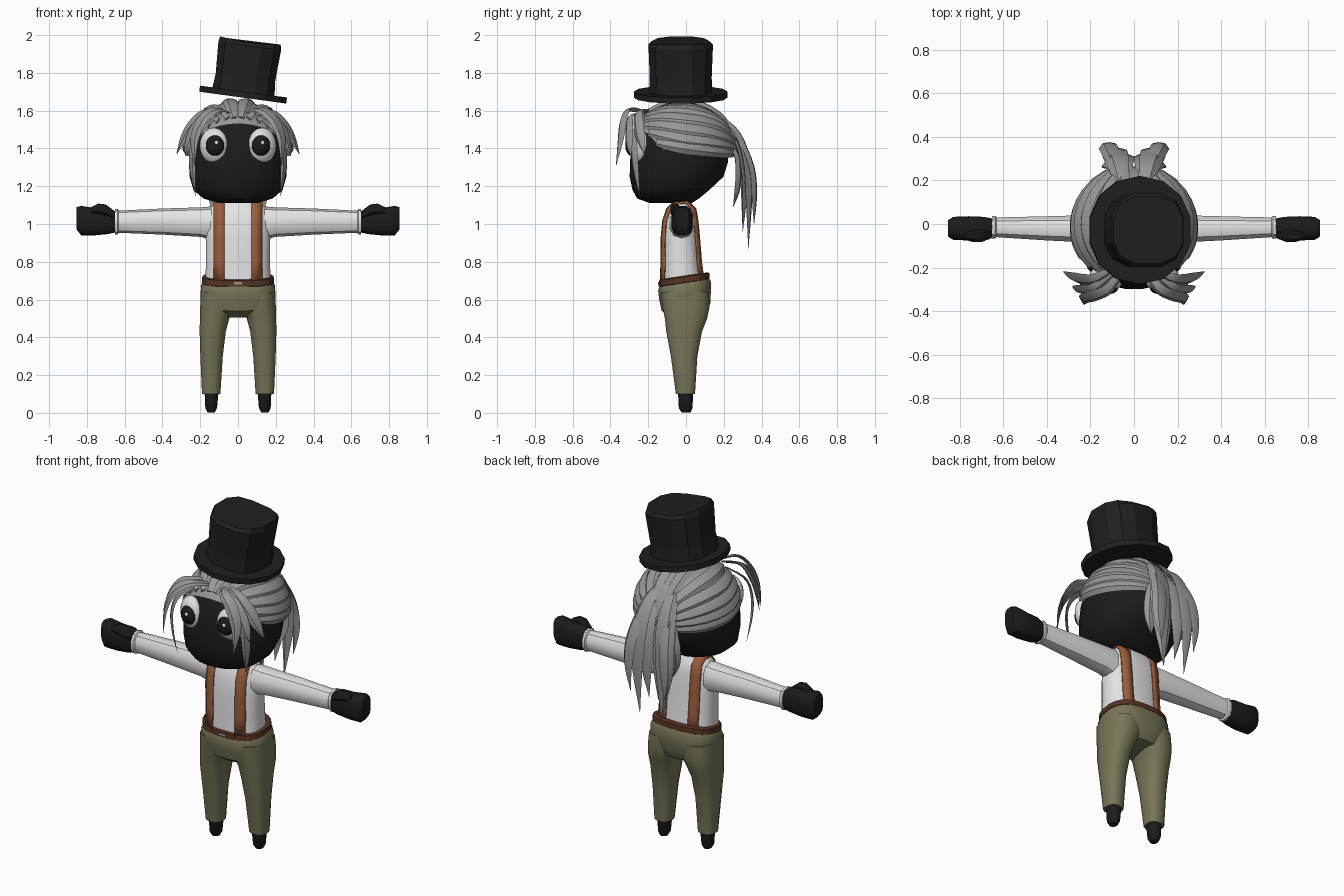
import bpy, bmesh, math
from mathutils import Vector, Matrix

if "Cube" in bpy.data.objects:
    bpy.data.objects.remove(bpy.data.objects["Cube"])


def material(name, r, g, b):
    m = bpy.data.materials.new(name)
    m.use_nodes = True
    m.diffuse_color = (r, g, b, 1)
    bsdf = m.node_tree.nodes["Principled BSDF"]
    bsdf.inputs["Base Color"].default_value = (r, g, b, 1)
    bsdf.inputs["Roughness"].default_value = 0.9
    return m


SKIN = material("black skin", 0.011, 0.011, 0.011)
HAT = material("hat black", 0.014, 0.014, 0.014)
HAIR = material("grey hair", 0.31, 0.31, 0.31)
SHIRT = material("white shirt", 0.78, 0.78, 0.78)
STRAP = material("tan leather", 0.32, 0.11, 0.045)
BELT = material("brown leather", 0.09, 0.032, 0.018)
CLOTH = material("olive cloth", 0.185, 0.178, 0.095)
WHITE = material("eye white", 0.75, 0.75, 0.75)


def finish(name, bm, mat, angle=40):
    bmesh.ops.recalc_face_normals(bm, faces=bm.faces)
    me = bpy.data.meshes.new(name)
    bm.to_mesh(me)
    bm.free()
    me.materials.append(mat)
    ob = bpy.data.objects.new(name, me)
    bpy.context.collection.objects.link(ob)
    if angle:
        bpy.ops.object.select_all(action='DESELECT')
        ob.select_set(True)
        bpy.context.view_layer.objects.active = ob
        bpy.ops.object.shade_smooth_by_angle(angle=math.radians(angle))
    return ob


def super_unit(a, e):
    c, s = math.cos(a), math.sin(a)
    return math.copysign(abs(c) ** (2 / e), c), math.copysign(abs(s) ** (2 / e), s)


def skin_rings(rings):
    """Bridge closed rings of points and cap both ends."""
    bm = bmesh.new()
    vs = [[bm.verts.new(p) for p in ring] for ring in rings]
    n = len(vs[0])
    for a, b in zip(vs, vs[1:]):
        for i in range(n):
            j = (i + 1) % n
            bm.faces.new((a[i], a[j], b[j], b[i]))
    bm.faces.new(vs[0])
    bm.faces.new(vs[-1])
    return bm


def loft(name, rings, mat, axis='z', n=16, e=2.2, tilt=0, side=1, angle=40):
    """Rings are (position, centre, radius, centre, radius) across the axis."""
    out = []
    for t, c1, r1, c2, r2 in rings:
        ring = []
        for i in range(n):
            u, v = super_unit(2 * math.pi * (i + 0.5) / n, e)
            a, b = c1 + r1 * u, c2 + r2 * v
            ring.append((side * a, b, t + tilt * b) if axis == 'z' else (side * t, a, b))
        out.append(ring)
    return finish(name, skin_rings(out), mat, angle)


def sample(points, t):
    """Catmull-Rom point at t in 0..1."""
    k = len(points) - 1
    i = min(int(t * k), k - 1)
    f = t * k - i
    p = [Vector(points[max(0, min(k, i + d))]) for d in (-1, 0, 1, 2)]
    return 0.5 * (2 * p[1] + (p[2] - p[0]) * f + (2 * p[0] - 5 * p[1] + 4 * p[2] - p[3]) * f * f
                  + (3 * p[1] - p[0] - 3 * p[2] + p[3]) * f ** 3)


CENTRE = Vector((0, -0.02, 1.40))
CAP = Vector((0.275, 0.285, 0.25))


def lock(name, points, widths, side, thick=0.4, hug=0, steps=14):
    """Tapered ridged strand; hug > 0 projects it on the hair cap."""
    path = []
    for s in range(steps + 1):
        p = sample(points, s / steps)
        if hug:
            d = p - CENTRE
            p = CENTRE + d * (hug / Vector((d.x / CAP.x, d.y / CAP.y, d.z / CAP.z)).length)
        path.append(p)
    rings = []
    for s, p in enumerate(path):
        tan = (path[min(s + 1, steps)] - path[max(s - 1, 0)]).normalized()
        nor = p - CENTRE
        nor = (nor - tan * nor.dot(tan)).normalized()
        across = tan.cross(nor)
        w = max(0.002, sample([(x, 0, 0) for x in widths], s / steps).x)
        ring = [p + across * w * u + nor * w * thick * v
                for u, v in ((1, 0), (0.35, 1), (-0.45, 0.7), (-1, 0), (0, -0.7))]
        rings.append([(side * q.x, q.y, q.z) for q in ring])
    return finish(name, skin_rings(rings), HAIR, 30)


def ball(name, centre, radii, mat, yaw=0, seg=20):
    bm = bmesh.new()
    bmesh.ops.create_uvsphere(bm, u_segments=seg, v_segments=seg // 2, radius=1)
    bm.transform(Matrix.Translation(centre) @ Matrix.Rotation(yaw, 4, 'Z') @ Matrix.Diagonal((*radii, 1)))
    return finish(name, bm, mat)


# Torso, with a lookup so the braces follow its surface
torso = [(0.69, 0, 0.175, -0.02, 0.115), (0.80, 0, 0.17, -0.025, 0.105), (0.92, 0, 0.172, -0.03, 0.1),
         (1.02, 0, 0.17, -0.03, 0.09), (1.08, 0, 0.155, -0.025, 0.075), (1.115, 0, 0.115, -0.025, 0.05),
         (1.14, 0, 0.07, -0.025, 0.04)]
loft("shirt_torso", torso, SHIRT, n=24, e=2.5)


def brace(name, side):
    rows = []
    for sgn, rs in ((-1, torso[:5]), (1, torso[4::-1])):
        for z, _, w, yc, d in rs:
            rows.append([(x, yc + sgn * (d * (1 - (x / w) ** 2.5) ** 0.4 + 0.006), z) for x in (0.072, 0.1, 0.128)])
        if sgn < 0:
            for y in (-0.055, 0.005):
                rows.append([(0.072, y, 1.124), (0.1, y, 1.121), (0.128, y, 1.108)])
    bm = bmesh.new()
    vs = [[bm.verts.new((side * x, y, z)) for x, y, z in r] for r in rows]
    for a, b in zip(vs, vs[1:]):
        for i in (0, 1):
            bm.faces.new((a[i], a[i + 1], b[i + 1], b[i]))
    ob = finish(name, bm, STRAP)
    mod = ob.modifiers.new("thickness", 'SOLIDIFY')
    mod.thickness = 0.008
    mod.offset = 0


# Trousers seat and belt share the forward tilt of the waist
loft("trousers_seat", [(0.515, 0, 0.10, 0.015, 0.09), (0.56, 0, 0.185, 0.0, 0.13), (0.62, 0, 0.2, -0.005, 0.138),
                       (0.67, 0, 0.198, -0.007, 0.142), (0.695, 0, 0.186, -0.008, 0.132)],
     CLOTH, n=20, e=2.6, tilt=0.15)
loft("belt", [(0.688, 0, 0.186, -0.01, 0.13), (0.692, 0, 0.192, -0.01, 0.136), (0.722, 0, 0.19, -0.01, 0.134),
              (0.727, 0, 0.182, -0.01, 0.126)], BELT, n=24, e=2.6, tilt=0.15)
loft("belt_buckle", [(-0.022, -0.145, 0.004, 0.686, 0.008), (0.022, -0.145, 0.004, 0.686, 0.008)],
     HAIR, axis='x', n=4, e=2, angle=0)

# Head
loft("head", [(1.11, 0, 0.10, -0.08, 0.11), (1.135, 0, 0.185, -0.095, 0.165), (1.18, 0, 0.238, -0.08, 0.205),
              (1.25, 0, 0.258, -0.05, 0.25), (1.33, 0, 0.262, -0.037, 0.262), (1.42, 0, 0.256, -0.03, 0.258),
              (1.49, 0, 0.235, -0.025, 0.24), (1.55, 0, 0.2, -0.02, 0.21), (1.61, 0, 0.13, -0.02, 0.14)],
     SKIN, n=24)

# Hair cap trimmed along the back and the sloping front hairline
bm = bmesh.new()
bmesh.ops.create_uvsphere(bm, u_segments=32, v_segments=20, radius=1)
bm.transform(Matrix.Translation(CENTRE) @ Matrix.Diagonal((*CAP, 1)))
for co, no in (((0, 0, 1.385), (0, 0.06, 1)), ((0, -0.11, 1.385), (0, 0.95, 1))):
    bmesh.ops.bisect_plane(bm, geom=bm.verts[:] + bm.edges[:] + bm.faces[:], plane_co=co, plane_no=no,
                           clear_inner=True)
finish("hair_cap", bm, HAIR)

# Swept-back strands: start, side and gather points on the cap
SWEPT = [((0.02, -0.25, 1.57), (0.05, 0.0, 1.66), (0.04, 0.24, 1.5)),
         ((0.06, -0.25, 1.565), (0.17, 0.0, 1.62), (0.05, 0.25, 1.48)),
         ((0.11, -0.24, 1.55), (0.235, 0.0, 1.56), (0.05, 0.26, 1.45)),
         ((0.15, -0.22, 1.52), (0.265, 0.0, 1.50), (0.06, 0.26, 1.42)),
         ((0.19, -0.19, 1.48), (0.28, 0.01, 1.445), (0.06, 0.26, 1.40)),
         ((0.23, -0.15, 1.43), (0.28, 0.03, 1.405), (0.08, 0.25, 1.375))]
# Loose locks framing the face
FRINGE = [([(0.05, -0.21, 1.59), (0.12, -0.30, 1.605), (0.19, -0.33, 1.55), (0.23, -0.345, 1.45), (0.23, -0.37, 1.31)], 0.034),
          ([(0.09, -0.20, 1.60), (0.18, -0.25, 1.59), (0.25, -0.25, 1.52), (0.29, -0.24, 1.45), (0.325, -0.22, 1.37)], 0.034),
          ([(0.11, -0.21, 1.57), (0.2, -0.27, 1.5), (0.238, -0.275, 1.4), (0.24, -0.265, 1.28), (0.225, -0.245, 1.15)], 0.026),
          ([(0.09, -0.22, 1.59), (0.18, -0.29, 1.57), (0.235, -0.30, 1.5), (0.265, -0.30, 1.42), (0.28, -0.29, 1.36)], 0.03)]
# Hanging locks of the ponytail
TAIL = [([(0.05, 0.16, 1.58), (0.07, 0.26, 1.49), (0.085, 0.315, 1.35), (0.09, 0.33, 1.15), (0.07, 0.33, 0.87)], 0.058),
        ([(0.03, 0.2, 1.52), (0.04, 0.27, 1.42), (0.04, 0.30, 1.28), (0.045, 0.305, 1.12), (0.03, 0.30, 0.96)], 0.045),
        ([(0.08, 0.18, 1.53), (0.09, 0.28, 1.45), (0.115, 0.345, 1.30), (0.125, 0.36, 1.15), (0.11, 0.36, 1.0)], 0.042),
        ([(0.1, 0.2, 1.44), (0.09, 0.26, 1.38), (0.11, 0.275, 1.28), (0.11, 0.27, 1.18), (0.09, 0.25, 1.09)], 0.04)]

for side, tag in ((1, "left"), (-1, "right")):
    brace("brace_" + tag, side)

    # Legs and feet
    loft("trouser_leg_" + tag, [(0.10, 0.142, 0.05, -0.003, 0.052), (0.30, 0.140, 0.061, -0.01, 0.072),
                                (0.43, 0.134, 0.071, -0.01, 0.097), (0.50, 0.124, 0.08, 0.0, 0.115),
                                (0.56, 0.108, 0.095, 0.0, 0.128), (0.64, 0.1, 0.098, -0.005, 0.13)],
         CLOTH, n=12, e=2.6, side=side)
    loft("foot_" + tag, [(0.003, 0.142, 0.02, 0, 0.025), (0.025, 0.142, 0.032, -0.002, 0.037),
                         (0.11, 0.14, 0.038, -0.002, 0.042)], SKIN, n=12, side=side)

    # Arms, cuffs and mitten hands
    loft("sleeve_" + tag, [(0.14, -0.025, 0.066, 1.005, 0.088), (0.2, -0.022, 0.066, 1.01, 0.078),
                           (0.4, -0.02, 0.058, 1.013, 0.069), (0.64, -0.015, 0.047, 1.012, 0.058)],
         SHIRT, axis='x', n=10, side=side)
    loft("cuff_" + tag, [(0.632, -0.015, 0.048, 1.012, 0.06), (0.638, -0.015, 0.055, 1.012, 0.068),
                         (0.652, -0.015, 0.055, 1.012, 0.067)], SHIRT, axis='x', n=10, side=side)
    loft("hand_" + tag, [(0.64, -0.018, 0.042, 1.01, 0.054), (0.69, -0.02, 0.054, 1.015, 0.07),
                         (0.76, -0.02, 0.057, 1.012, 0.074), (0.83, -0.02, 0.054, 1.018, 0.08),
                         (0.855, -0.02, 0.038, 1.03, 0.06)], SKIN, axis='x', n=12, e=3, side=side)
    loft("thumb_" + tag, [(0.655, -0.045, 0.022, 1.045, 0.026), (0.70, -0.055, 0.03, 1.072, 0.034),
                          (0.74, -0.057, 0.028, 1.08, 0.03), (0.78, -0.055, 0.017, 1.07, 0.02)],
         SKIN, axis='x', n=8, side=side)

    # Eyes
    ball("eye_white_" + tag, (side * 0.128, -0.25, 1.415), (0.078, 0.05, 0.095), WHITE, side * 0.35)
    ball("pupil_" + tag, (side * 0.122, -0.287, 1.415), (0.05, 0.034, 0.055), SKIN, side * 0.2)
    ball("eye_glint_" + tag, (side * 0.122 + 0.008, -0.316, 1.43), (0.011, 0.008, 0.012), WHITE, 0, 10)

    # Hair strands
    for k, pts in enumerate(SWEPT):
        lock(f"swept_strand_{tag}_{k}", pts, (0.018, 0.036, 0.04, 0.036, 0.02), side, 0.4, 1.015)
    for k, (pts, w) in enumerate(FRINGE):
        lock(f"fringe_lock_{tag}_{k}", pts, (0.4 * w, 0.8 * w, w, 0.8 * w, 0.001), side, 0.35)
    for k, (pts, w) in enumerate(TAIL):
        lock(f"ponytail_lock_{tag}_{k}", pts, (0.4 * w, 0.8 * w, w, 0.85 * w, 0.001), side, 0.45)

# Tilted top hat
brim = loft("hat_brim", [(-0.016, 0, 0.238, 0, 0.248), (0.016, 0, 0.238, 0, 0.248)], HAT, n=14, e=2.1, angle=0)
crown = loft("hat_crown", [(0, 0, 0.172, 0, 0.172), (0.09, 0, 0.163, 0, 0.168), (0.26, 0, 0.172, 0, 0.175),
                           (0.29, 0, 0.166, 0, 0.158)], HAT, n=12, e=2.6, angle=0)
for v in crown.data.vertices:
    if v.co.z > 0.28:
        v.co.z -= 0.02 * (1 - abs(v.co.x) / 0.17)
for part in (brim, crown):
    part.data.transform(Matrix.Translation((0.027, -0.028, 1.685)) @ Matrix.Rotation(0.135, 4, 'Y'))
